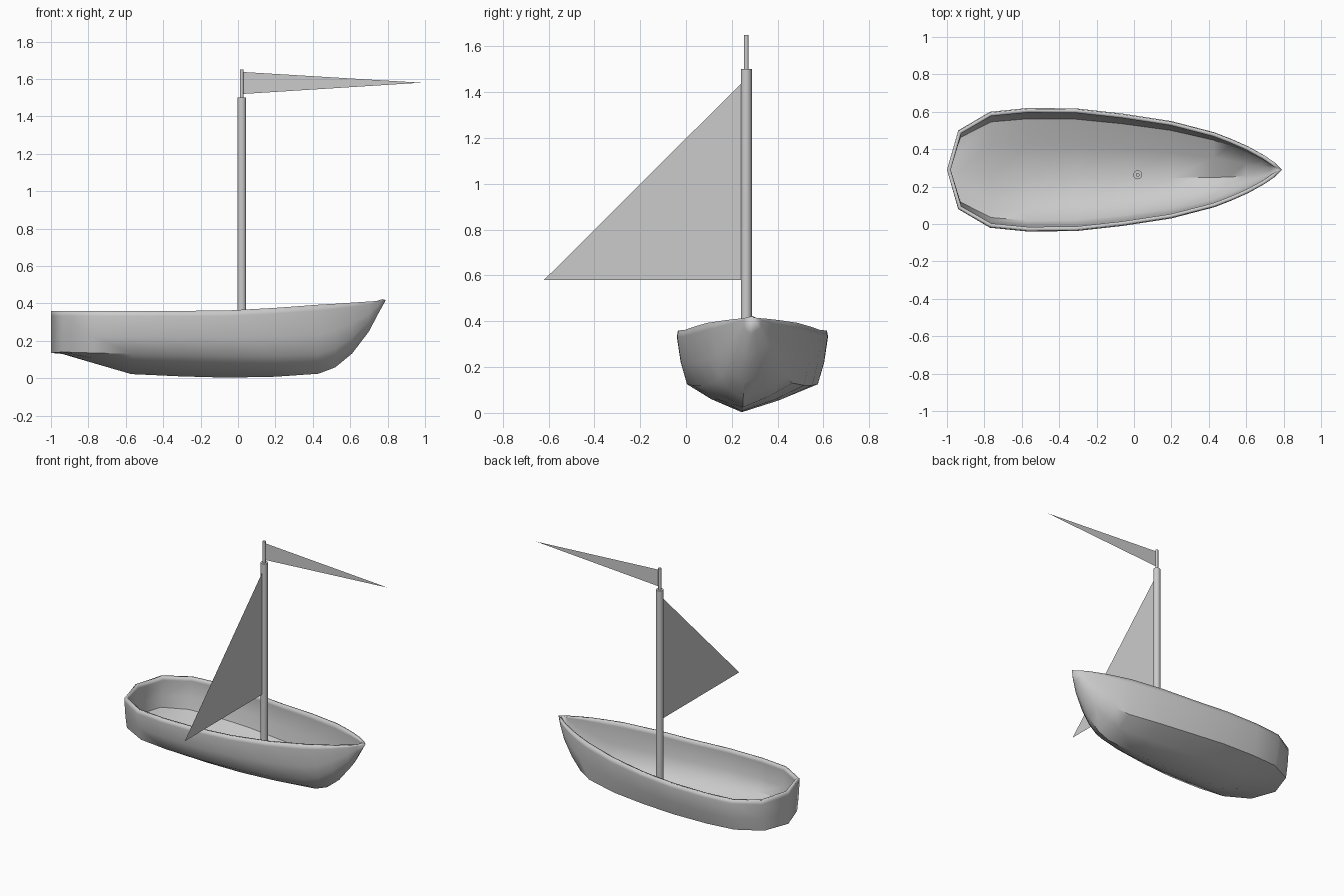
import bpy, bmesh, math

if "Cube" in bpy.data.objects:
    bpy.data.objects.remove(bpy.data.objects["Cube"])

HULL_Y = 0.29
MAST = (0.02, 0.263)

# Hull stations: x, half width, keel z, sheer z, chine z
STATIONS = [
    (-1.00, 0.000, 0.135, 0.360, 0.135),
    (-0.94, 0.210, 0.130, 0.360, 0.140),
    (-0.77, 0.310, 0.080, 0.360, 0.135),
    (-0.57, 0.330, 0.022, 0.360, 0.130),
    (-0.31, 0.328, 0.010, 0.360, 0.125),
    (-0.06, 0.300, 0.003, 0.362, 0.120),
    (0.20, 0.260, 0.008, 0.376, 0.120),
    (0.43, 0.200, 0.024, 0.393, 0.130),
    (0.52, 0.165, 0.058, 0.398, 0.160),
    (0.61, 0.125, 0.132, 0.404, 0.220),
    (0.70, 0.075, 0.250, 0.410, 0.300),
    (0.75, 0.040, 0.345, 0.413, 0.370),
    (0.79, 0.000, 0.417, 0.417, 0.417),
]


def add_object(name, bm):
    mesh = bpy.data.meshes.new(name)
    bm.to_mesh(mesh)
    bm.free()
    obj = bpy.data.objects.new(name, mesh)
    bpy.context.collection.objects.link(obj)
    return obj


def smooth(obj, angle):
    bpy.ops.object.select_all(action='DESELECT')
    obj.select_set(True)
    bpy.context.view_layer.objects.active = obj
    bpy.ops.object.shade_smooth_by_angle(angle=math.radians(angle))


def section(x, w, kz, gz, cz):
    """One full rib, from one gunwale down round the keel to the other."""
    def side(s):
        up = gz - cz
        half = [(0.48, kz + 0.45 * (cz - kz)), (0.87, cz), (0.95, cz + 0.4 * up),
                (1.0, cz + 0.88 * up), (0.985, gz)]
        return [(s * u * w, z) for u, z in half]
    pts = side(-1)[::-1] + [(0, kz)] + side(1)
    # the keel leans slightly to one side
    return [(x, HULL_Y + y - 0.4 * max(cz - z, 0) * (w > 0), z) for y, z in pts]


def triangle(name, pts):
    bm = bmesh.new()
    bm.faces.new([bm.verts.new(p) for p in pts])
    return add_object(name, bm)


def pole(name, radius, z0, z1):
    bpy.ops.mesh.primitive_cylinder_add(vertices=16, radius=radius, depth=z1 - z0,
                                        location=(*MAST, (z0 + z1) / 2))
    obj = bpy.context.object
    obj.name = name
    smooth(obj, 40)


# Hull shell, skinned from rib to rib
bm = bmesh.new()
ribs = [[bm.verts.new(p) for p in section(*s)] for s in STATIONS]
for a, b in zip(ribs, ribs[1:]):
    for i in range(len(a) - 1):
        bm.faces.new((a[i], a[i + 1], b[i + 1], b[i]))
bmesh.ops.remove_doubles(bm, verts=bm.verts, dist=0.0005)
bmesh.ops.recalc_face_normals(bm, faces=bm.faces)
if min(bm.faces, key=lambda f: f.calc_center_median().z).normal.z > 0:
    bmesh.ops.reverse_faces(bm, faces=bm.faces)
hull = add_object("hull", bm)
smooth(hull, 45)
wall = hull.modifiers.new("wall", 'SOLIDIFY')
wall.thickness = 0.02
wall.offset = -1

# Mast and flag pole
pole("mast", 0.024, 0.02, 1.5)
pole("flag_pole", 0.01, 1.5, 1.65)

# Sail and pennant
mx, my = MAST
triangle("sail", [(mx, my - 0.02, 0.58), (mx, my - 0.02, 1.44), (mx, -0.62, 0.58)])
triangle("pennant", [(mx + 0.01, my, 1.52), (0.98, my, 1.58), (mx + 0.01, my, 1.637)])
